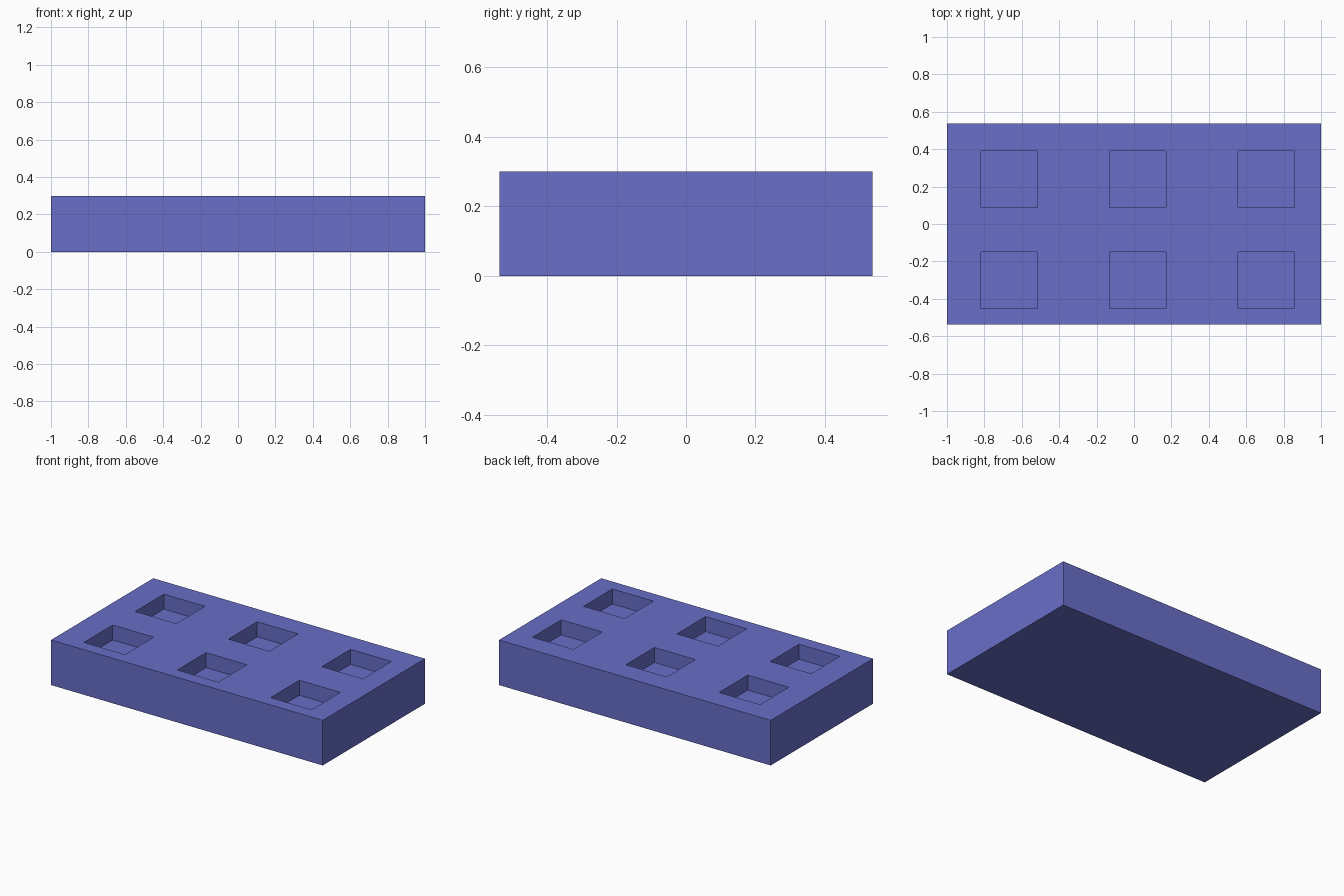
import bpy
import bmesh
from mathutils import Vector

default_cube = bpy.data.objects.get("Cube")
if default_cube:
    bpy.data.objects.remove(default_cube, do_unlink=True)

# Overall block and pocket layout
SIZE = Vector((2.0, 1.075, 0.3))
POCKET = 0.302
DEPTH = 0.1
COLUMNS = (-0.667, 0.02, 0.707)
ROWS = (-0.3, 0.238)

# Single blue-violet material
blue = bpy.data.materials.new("violet_blue")
blue.use_nodes = True
colour = (0.138, 0.156, 0.578, 1.0)
blue.diffuse_color = colour
blue.node_tree.nodes["Principled BSDF"].inputs["Base Color"].default_value = colour

# Solid block standing on the ground
bm = bmesh.new()
bmesh.ops.create_cube(bm, size=1.0)
bmesh.ops.scale(bm, vec=SIZE, verts=bm.verts)
bmesh.ops.translate(bm, vec=(0, 0, SIZE.z / 2), verts=bm.verts)


def cut_loop(axis, position):
    """Slice an edge loop through the block across one axis."""
    normal = Vector((0, 0, 0))
    normal[axis] = 1
    bmesh.ops.bisect_plane(bm, geom=bm.verts[:] + bm.edges[:] + bm.faces[:],
                           plane_co=normal * position, plane_no=normal)


# Edge loops outlining each column and row of pockets
for axis, centres in enumerate((COLUMNS, ROWS)):
    for centre in centres:
        for side in (-1, 1):
            cut_loop(axis, centre + side * POCKET / 2)


def is_pocket(face):
    c = face.calc_center_median()
    return (face.normal.z > 0.9
            and any(abs(c.x - x) < 0.01 for x in COLUMNS)
            and any(abs(c.y - y) < 0.01 for y in ROWS))


# Sink the six square pockets into the top
bm.normal_update()
pockets = [f for f in bm.faces if is_pocket(f)]
floors = bmesh.ops.extrude_discrete_faces(bm, faces=pockets)["faces"]
bmesh.ops.translate(bm, vec=(0, 0, -DEPTH),
                    verts=list({v for f in floors for v in f.verts}))
bmesh.ops.recalc_face_normals(bm, faces=bm.faces)

mesh = bpy.data.meshes.new("pocketed_block")
bm.to_mesh(mesh)
bm.free()
mesh.materials.append(blue)
block = bpy.data.objects.new("pocketed_block", mesh)
bpy.context.collection.objects.link(block)
